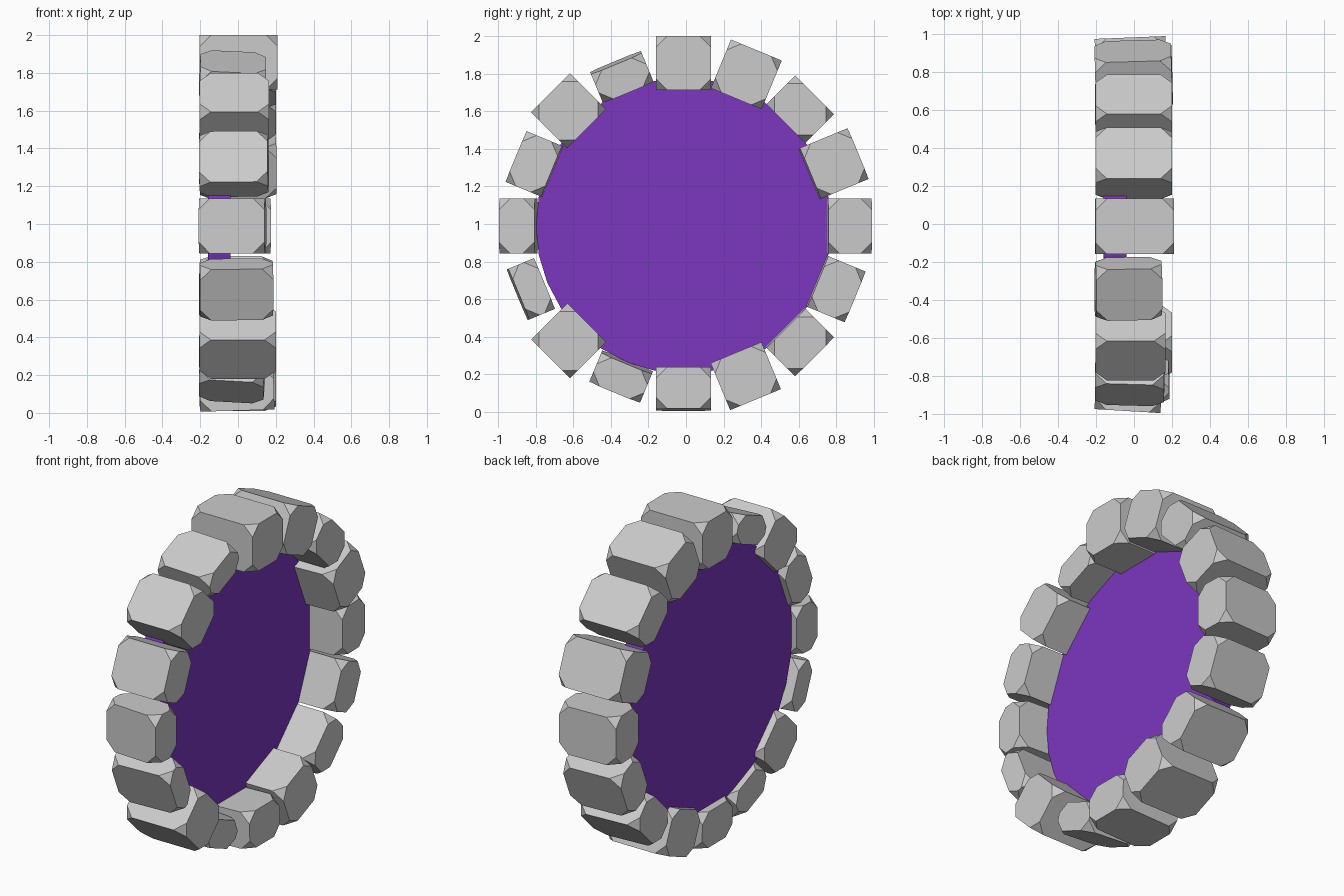
import bpy, bmesh
from math import pi, atan
from mathutils import Matrix, Vector

if "Cube" in bpy.data.objects:
    bpy.data.objects.remove(bpy.data.objects["Cube"])

CENTRE = Vector((0, -0.013, 0.99))
WIDTH = 0.292      # stone size along the ring
CUT = 0.06         # corner cut

# inner radius, outer radius, x max, lean of the outer face along x
STONES = [
    (0.763, 0.995, 0.17, 0.04), (0.725, 1.000, 0.20, 0.03), (0.770, 0.985, 0.20, 0.0),
    (0.732, 1.012, 0.20, 0.0), (0.722, 1.010, 0.21, 0.0), (0.775, 0.940, 0.145, -0.05),
    (0.730, 1.000, 0.165, 0.0), (0.755, 0.960, 0.16, 0.03), (0.783, 0.972, 0.145, 0.06),
    (0.805, 0.953, 0.185, -0.03), (0.728, 1.000, 0.20, 0.0), (0.784, 0.950, 0.14, 0.06),
    (0.755, 0.978, 0.19, -0.03), (0.729, 1.000, 0.20, 0.0), (0.765, 0.980, 0.19, 0.03),
    (0.768, 0.983, 0.18, 0.03),
]


def finish(bm, name):
    bmesh.ops.recalc_face_normals(bm, faces=bm.faces)
    mesh = bpy.data.meshes.new(name)
    bm.to_mesh(mesh)
    bm.free()
    obj = bpy.data.objects.new(name, mesh)
    bpy.context.collection.objects.link(obj)
    return obj


# Ring of corner-cut stone blocks
for i, (r0, r1, x1, lean) in enumerate(STONES):
    x0 = -0.203
    bm = bmesh.new()
    bmesh.ops.create_cube(bm, size=1)
    bmesh.ops.scale(bm, vec=(x1 - x0, r1 - r0, WIDTH), verts=bm.verts)
    bmesh.ops.bevel(bm, geom=bm.verts[:], offset=CUT, segments=1, affect='VERTICES')
    place = (Matrix.Translation(CENTRE) @ Matrix.Rotation(i * pi / 8, 4, 'X')
             @ Matrix.Translation(((x0 + x1) / 2, (r0 + r1) / 2, 0))
             @ Matrix.Rotation(atan(lean), 4, 'Z'))
    bm.transform(place)
    finish(bm, f"ring_stone_{i + 1:02d}")

# Glowing panel filling the ring
bm = bmesh.new()
bmesh.ops.create_cone(bm, cap_ends=True, segments=32, radius1=0.785, radius2=0.785, depth=0.12)
bm.transform(Matrix.Translation(CENTRE + Vector((-0.1, 0, 0))) @ Matrix.Rotation(pi / 2, 4, 'Y'))
panel = finish(bm, "portal_panel")
purple = bpy.data.materials.new("purple")
purple.diffuse_color = (0.2, 0.037, 0.52, 1)
purple.use_nodes = True
purple.node_tree.nodes["Principled BSDF"].inputs["Base Color"].default_value = purple.diffuse_color
panel.data.materials.append(purple)
